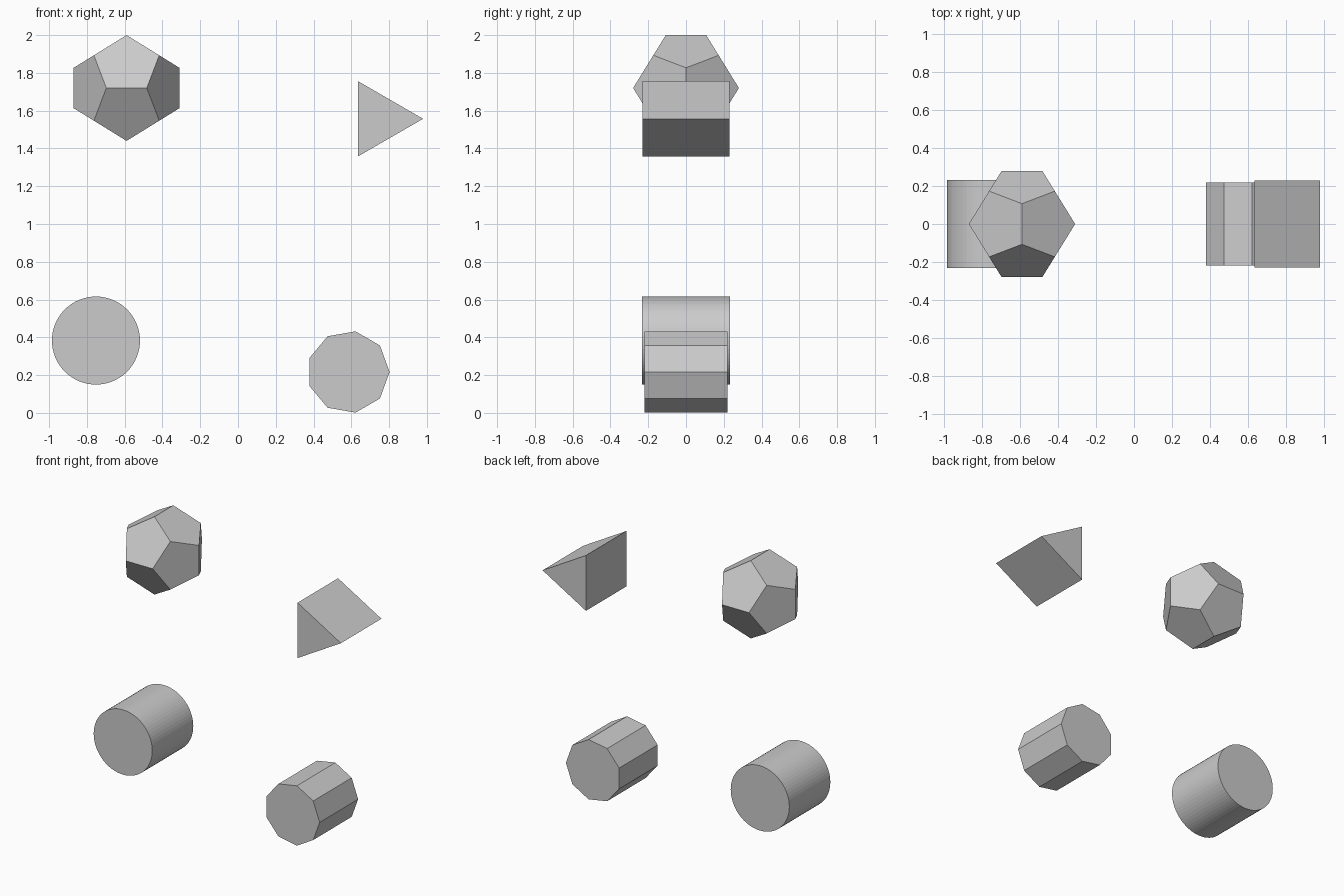
import bpy, bmesh
from math import cos, sin, pi, sqrt

if "Cube" in bpy.data.objects:
    bpy.data.objects.remove(bpy.data.objects["Cube"])


def add_object(name, bm, location):
    bmesh.ops.recalc_face_normals(bm, faces=bm.faces)
    mesh = bpy.data.meshes.new(name)
    bm.to_mesh(mesh)
    bm.free()
    obj = bpy.data.objects.new(name, mesh)
    obj.location = location
    bpy.context.collection.objects.link(obj)
    return obj


def prism(name, sides, radius, location):
    # Regular prism along y, one corner towards +x, as long as it is wide
    bm = bmesh.new()
    rings = []
    for y in (-radius, radius):
        rings.append([bm.verts.new((radius * cos(2 * pi * i / sides), y,
                                    radius * sin(2 * pi * i / sides)))
                      for i in range(sides)])
        bm.faces.new(rings[-1])
    a, b = rings
    for i in range(sides):
        j = (i + 1) % sides
        bm.faces.new((a[i], a[j], b[j], b[i]))
    return add_object(name, bm, location)


def dodecahedron(name, extent, location):
    # Hull of a cube's corners plus three golden rectangles
    phi = (1 + sqrt(5)) / 2
    s = extent / phi
    points = [(x, y, z) for x in (-1, 1) for y in (-1, 1) for z in (-1, 1)]
    for u in (-1 / phi, 1 / phi):
        for v in (-phi, phi):
            points += [(0, u, v), (u, v, 0), (v, 0, u)]
    bm = bmesh.new()
    for p in points:
        bm.verts.new([c * s for c in p])
    bmesh.ops.convex_hull(bm, input=bm.verts)
    # Merge hull triangles into pentagons
    bmesh.ops.dissolve_limit(bm, angle_limit=0.05, verts=bm.verts, edges=bm.edges)
    return add_object(name, bm, location)


dodecahedron("dodecahedron", 0.28, (-0.59, 0, 1.72))
prism("triangular_prism", 3, 0.23, (0.75, 0, 1.557))
prism("nine_sided_prism", 9, 0.2185, (0.584, 0, 0.2165))
prism("cylinder", 64, 0.233, (-0.752, 0, 0.383))
